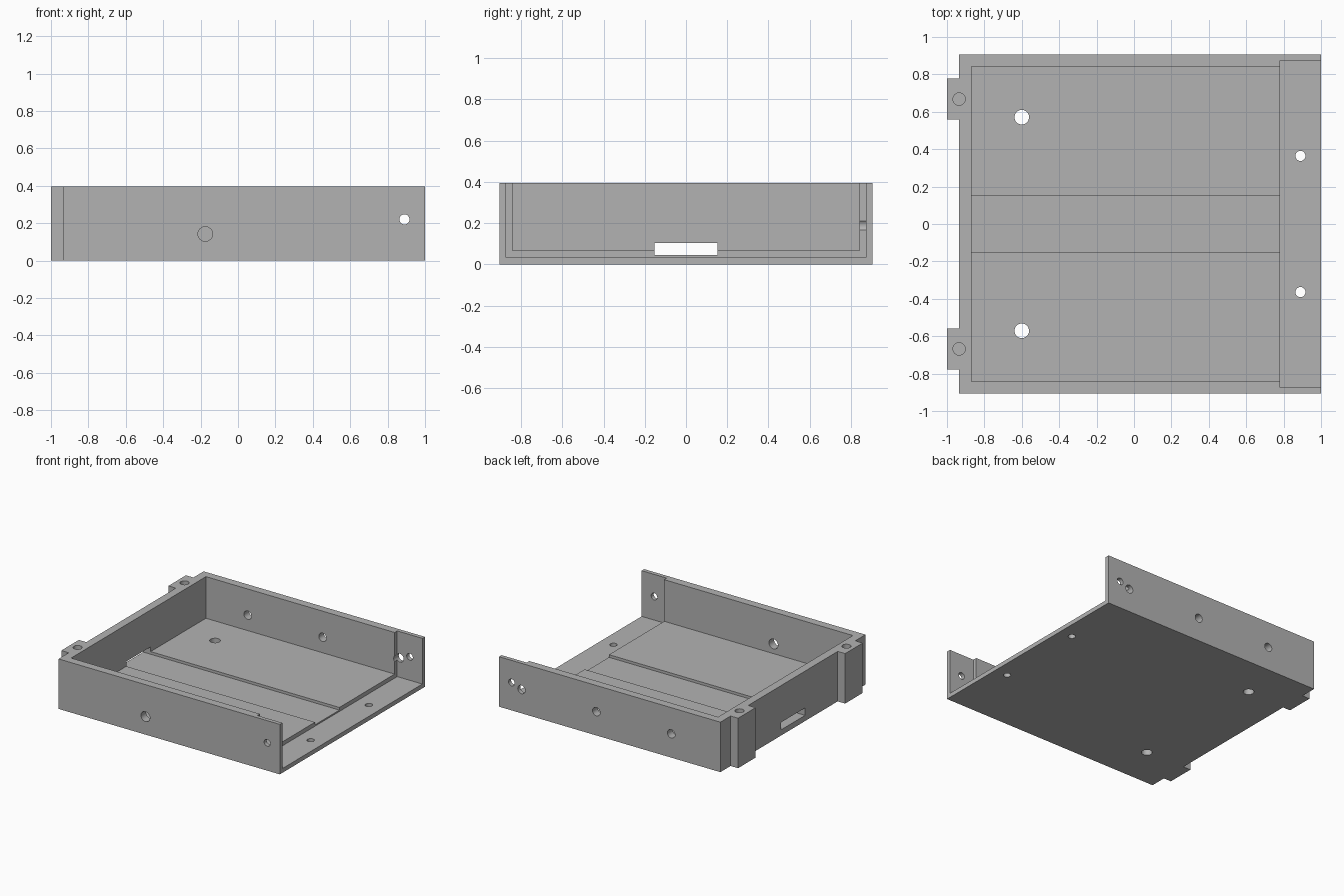
import bpy
import bmesh
from math import radians
from mathutils import Matrix, Vector

cube = bpy.data.objects.get("Cube")
if cube:
    bpy.data.objects.remove(cube, do_unlink=True)

HEIGHT = 0.395
grey = bpy.data.materials.new("plain grey")
grey.use_nodes = True
colour = (0.45, 0.45, 0.45, 1)
grey.diffuse_color = colour
grey.node_tree.nodes["Principled BSDF"].inputs["Base Color"].default_value = colour


def make_object(name, bm):
    bmesh.ops.recalc_face_normals(bm, faces=bm.faces)
    mesh = bpy.data.meshes.new(name)
    bm.to_mesh(mesh)
    bm.free()
    mesh.materials.append(grey)
    obj = bpy.data.objects.new(name, mesh)
    bpy.context.collection.objects.link(obj)
    return obj


def cut(cutter):
    """Subtract a cutter from the tray, then discard it."""
    cutter.hide_render = True
    mod = tray.modifiers.new(cutter.name, 'BOOLEAN')
    mod.operation = 'DIFFERENCE'
    mod.solver = 'EXACT'
    mod.object = cutter
    bpy.ops.object.modifier_apply(modifier=mod.name)
    bpy.data.objects.remove(cutter, do_unlink=True)


def cut_box(name, low, high):
    low, high = Vector(low), Vector(high)
    bm = bmesh.new()
    bmesh.ops.create_cube(bm, size=1, matrix=Matrix.Translation((low + high) / 2)
                          @ Matrix.Diagonal((*(high - low), 1)))
    cut(make_object(name, bm))


def cut_hole(name, centre, radius, depth, along_y=False):
    bm = bmesh.new()
    turn = Matrix.Rotation(radians(90 if along_y else 0), 4, 'X')
    bmesh.ops.create_cone(bm, cap_ends=True, segments=32, radius1=radius, radius2=radius,
                          depth=depth, matrix=Matrix.Translation(centre) @ turn)
    cut(make_object(name, bm))


# Solid block with two mounting tabs on the closed end
half = [(1, 0.906), (-0.935, 0.906), (-0.935, 0.778),
        (-1, 0.778), (-1, 0.559), (-0.935, 0.559)]
outline = half + [(x, -y) for x, y in reversed(half)]
bm = bmesh.new()
base = bm.faces.new([bm.verts.new((x, y, 0)) for x, y in outline])
top = bmesh.ops.extrude_face_region(bm, geom=[base])
bmesh.ops.translate(bm, vec=(0, 0, HEIGHT),
                    verts=[v for v in top["geom"] if isinstance(v, bmesh.types.BMVert)])
tray = make_object("tray", bm)
bpy.context.view_layer.objects.active = tray
tray.select_set(True)

# Main cavity, wider step at the open end, floor channel with its wall slot
cut_box("cavity", (-0.87, -0.842, 0.066), (0.9, 0.842, 0.6))
cut_box("end_step", (0.78, -0.874, 0.034), (1.2, 0.874, 0.6))
cut_box("channel", (-1.2, -0.152, 0.045), (0.85, 0.152, 0.104))

# Floor holes and blind tab holes, mirrored front to back
for side in (-1, 1):
    cut_hole("floor_hole", (-0.6, side * 0.571, 0), 0.039, 0.3)
    cut_hole("end_floor_hole", (0.89, side * 0.364, 0), 0.027, 0.3)
    cut_hole("tab_hole", (-0.935, side * 0.668, HEIGHT), 0.033, 0.5)

# Wall holes: one pair at the open end, three in the back, one in the front
for side in (-1, 1):
    cut_hole("end_wall_hole", (0.89, side * 0.9, 0.22), 0.027, 0.3, True)
for x in (0.804, 0.15, -0.505):
    cut_hole("back_wall_hole", (x, 0.9, 0.188), 0.033, 0.3, True)
cut_hole("front_wall_hole", (-0.175, -0.9, 0.142), 0.039, 0.3, True)

bpy.ops.object.shade_smooth_by_angle(angle=radians(30))
